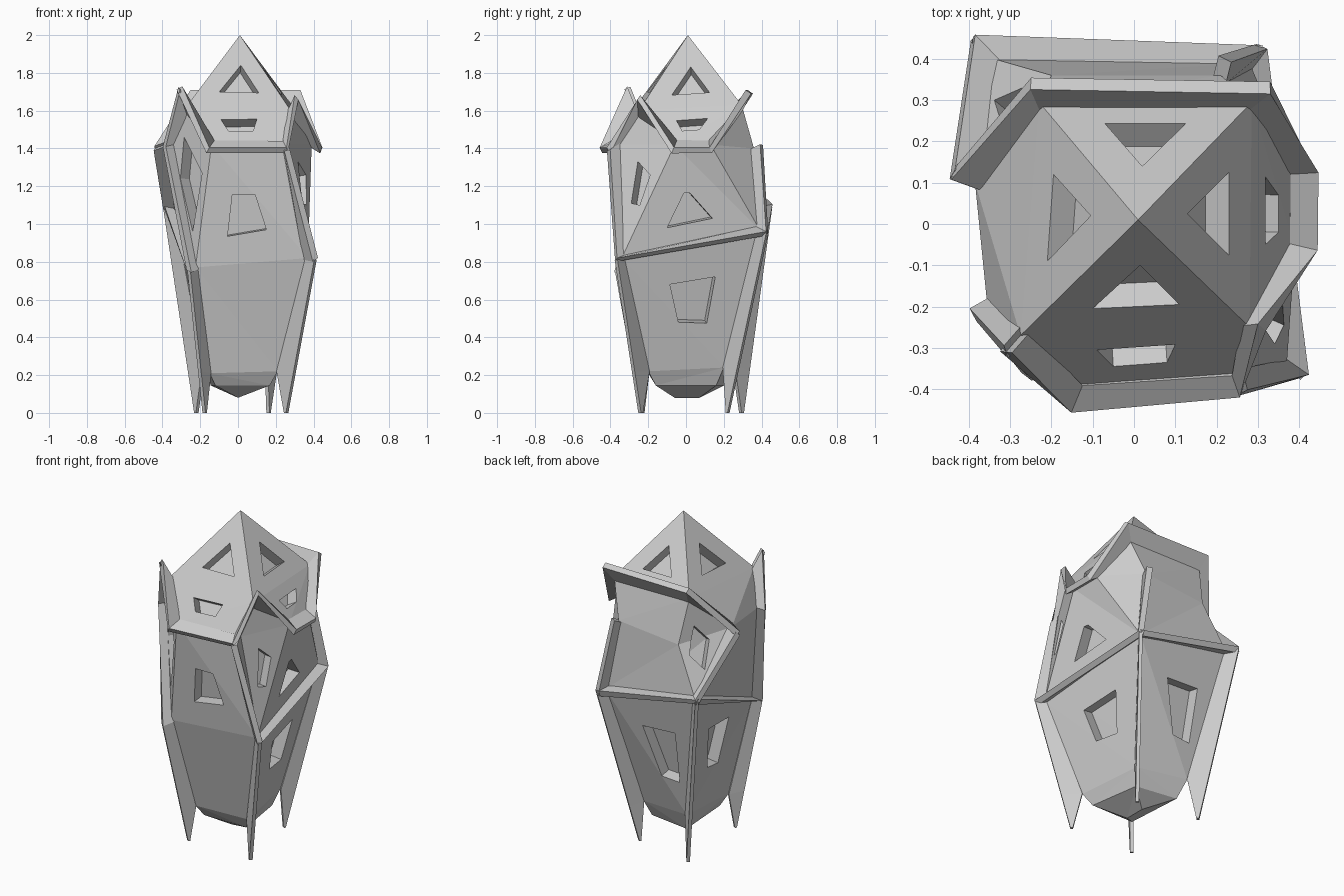
import bpy, bmesh
from mathutils import Vector as V
from mathutils.bvhtree import BVHTree

if "Cube" in bpy.data.objects:
    bpy.data.objects.remove(bpy.data.objects["Cube"])

# Corner points: body position, then outer rim position where a rim exists
B = dict(
    A=(.01, .01, 2), SWp=(-.275, -.27, 1.62), Fl=(-.14, -.40, 1.42), Fr=(.25, -.37, 1.42),
    SEp=(.28, -.25, 1.60), Rl=(.39, -.06, 1.42), Rr=(.39, .13, 1.42), NEp=(.285, .295, 1.63),
    NWp=(-.23, .295, 1.63), Lb=(-.385, .10, 1.42), Lf=(-.355, -.20, 1.42),
    Bl=(-.20, .36, 1.36), Br=(.21, .36, 1.40),
    SE=(.37, -.34, .82), NE=(.28, .39, .97), NW=(-.34, .40, 1.08), SW=(-.225, -.33, .77),
    SEb=(.21, -.20, .22), NEb=(.15, .20, .24), NWb=(-.18, .25, .26), SWb=(-.15, -.20, .21),
    K1=(0, -.06, .08), K2=(0, .07, .08))
O = dict(
    SWp=(-.31, -.31, 1.72), Fl=(-.16, -.45, 1.39), Fr=(.26, -.41, 1.39), SEp=(.31, -.25, 1.67),
    Rl=(.44, -.07, 1.39), Rr=(.44, .13, 1.39), NEp=(.33, .33, 1.70), NWp=(-.25, .34, 1.70),
    Lb=(-.44, .12, 1.40), Lf=(-.39, -.22, 1.41), Br=(.22, .40, 1.42),
    SE=(.41, -.37, .81), NE=(.31, .43, .95), NW=(-.39, .45, 1.09), SW=(-.26, -.37, .75))
B = {k: V(p) for k, p in B.items()}
O = {k: V(p) for k, p in O.items()}
CORNERS = ["SW", "SE", "NE", "NW"]
for c in CORNERS:
    b = B[c + "b"]
    B[c + "m"] = V((b.x * .8, b.y * .8, .145))


def make(name, bm):
    me = bpy.data.meshes.new(name)
    bmesh.ops.recalc_face_normals(bm, faces=bm.faces)
    bm.to_mesh(me)
    ob = bpy.data.objects.new(name, me)
    bpy.context.collection.objects.link(ob)
    return ob


def apply(ob, mod):
    bpy.context.view_layer.objects.active = ob
    bpy.ops.object.modifier_apply(modifier=mod.name)


# Faceted body: roof, shoulder kites, middle panels, lower panels, keel
FACES = """A SWp Fl Fr SEp;A SEp Rl Rr NEp;A NEp NWp;NEp Br Bl NWp;A NWp Lb Lf SWp
SWp Lf SW Fl;SEp Fr SE Rl;NEp Rr NE Br;NWp Bl NW Lb
Fl SW SE Fr;Rl SE NE Rr;Br NE NW Bl;Lb NW SW Lf
SWm SEm K1;SEm NEm K2 K1;NEm NWm K2;NWm SWm K1 K2""".replace("\n", ";").split(";")
for i in range(4):
    a, b = CORNERS[i], CORNERS[(i + 1) % 4]
    FACES += [f"{a} {b} {b}b {a}b", f"{a}b {b}b {b}m {a}m"]
bm = bmesh.new()
vs = {k: bm.verts.new(p) for k, p in B.items()}
for f in FACES:
    bm.faces.new([vs[k] for k in f.split()])
bmesh.ops.recalc_face_normals(bm, faces=bm.faces)
bmesh.ops.triangulate(bm, faces=bm.faces)
tree = BVHTree.FromBMesh(bm)
body = make("tower_body", bm)

# Windows, drawn in a view and projected on the body along that view
VIEWS = {"F": lambda u, v: ((u, -3, v), (0, 1, 0)), "B": lambda u, v: ((u, 3, v), (0, -1, 0)),
         "R": lambda u, v: ((3, u, v), (-1, 0, 0)), "L": lambda u, v: ((-3, u, v), (1, 0, 0)),
         "T": lambda u, v: ((u, v, 5), (0, 0, -1))}
WINDOWS = [
    ("T", [(-.21, -.09), (-.195, .12), (-.105, .02)]),
    ("T", [(-.07, .243), (.125, .243), (.02, .14)]),
    ("T", [(.23, -.075), (.23, .125), (.13, .025)]),
    ("T", [(-.10, -.205), (.11, -.195), (.015, -.10)]),
    ("T", [(.318, -.05), (.318, .115), (.35, .07), (.35, -.02)]),
    ("T", [(-.09, -.305), (.10, -.292), (.08, -.335), (-.05, -.345)]),
    ("F", [(-.305, 1.24), (-.285, 1.46), (-.19, 1.27), (-.24, .96)]),
    ("F", [(-.03, 1.155), (.09, 1.155), (.15, .97), (-.055, .935)]),
    ("R", [(-.255, 1.33), (-.19, 1.26), (-.245, 1.10), (-.29, 1.11)]),
    ("R", [(-.01, 1.165), (.02, 1.165), (.14, 1.03), (-.10, .98)]),
    ("R", [(-.085, .68), (.155, .72), (.11, .475), (-.04, .48)]),
    ("L", [(.28, 1.46), (.22, 1.37), (.30, 1.22), (.335, 1.30)]),
    ("B", [(.05, .79), (-.17, .80), (-.16, .47), (-.04, .48)]),
    ("L", [(.16, .78), (-.07, .76), (-.03, .48), (.09, .50)])]
bm = bmesh.new()
for view, pts in WINDOWS:
    hits = []
    n = V()
    for p in pts:
        o, d = VIEWS[view](*p)
        loc, nor, _, _ = tree.ray_cast(V(o), V(d))
        if loc is not None:
            hits.append(loc)
            n += nor
    if len(hits) < 3:
        continue
    n.normalize()
    top = [bm.verts.new(h + n * .03) for h in hits]
    low = [bm.verts.new(h - n * .07) for h in hits]
    fs = [bm.faces.new(top), bm.faces.new(low[::-1])]
    for i in range(len(top)):
        j = (i + 1) % len(top)
        bm.faces.new((top[j], top[i], low[i], low[j]))
bmesh.ops.triangulate(bm, faces=bm.faces)
cutter = make("window_cutter", bm)
cutter.hide_render = True
mod = body.modifiers.new("windows", "BOOLEAN")
mod.operation = "DIFFERENCE"
mod.solver = "EXACT"
mod.object = cutter
apply(body, mod)
bpy.data.objects.remove(cutter)


def ribbon(name, outer, inner, thick):
    """Thin strip between two point rows, thickened."""
    bm = bmesh.new()
    a = [bm.verts.new(p) for p in outer]
    b = [bm.verts.new(p) for p in inner]
    for i in range(len(a) - 1):
        bm.faces.new((a[i], a[i + 1], b[i + 1], b[i]))
    ob = make(name, bm)
    mod = ob.modifiers.new("thickness", "SOLIDIFY")
    mod.thickness = thick
    mod.offset = 0
    apply(ob, mod)


# Raised rims along the panel edges
RIMS = {"roof_rim": "SWp Fl Fr SEp Rl Rr NEp NWp Lb", "back_left_rim": "Lb NW NE",
        "right_rim": "Fr SE NE Br", "left_rim": "NW SW Lf SWp"}
for name, chain in RIMS.items():
    ks = chain.split()
    ribbon(name, [O[k] for k in ks], [B[k] + (B[k] - O[k]) * .3 for k in ks], .035)

# Four tapering corner fins that carry the body
TIPS = {"SW": (-.18, -.235, 0), "SE": (.26, -.245, 0), "NE": (.165, .225, 0), "NW": (-.225, .30, 0)}
for k, t in TIPS.items():
    t = V(t)
    mid = t.lerp(O[k], .22 / O[k].z)
    ribbon(f"fin_{k.lower()}", [O[k], mid, t],
           [B[k] * .98 + V((0, 0, B[k].z * .02)), B[k + "b"], t * .96], .02)
